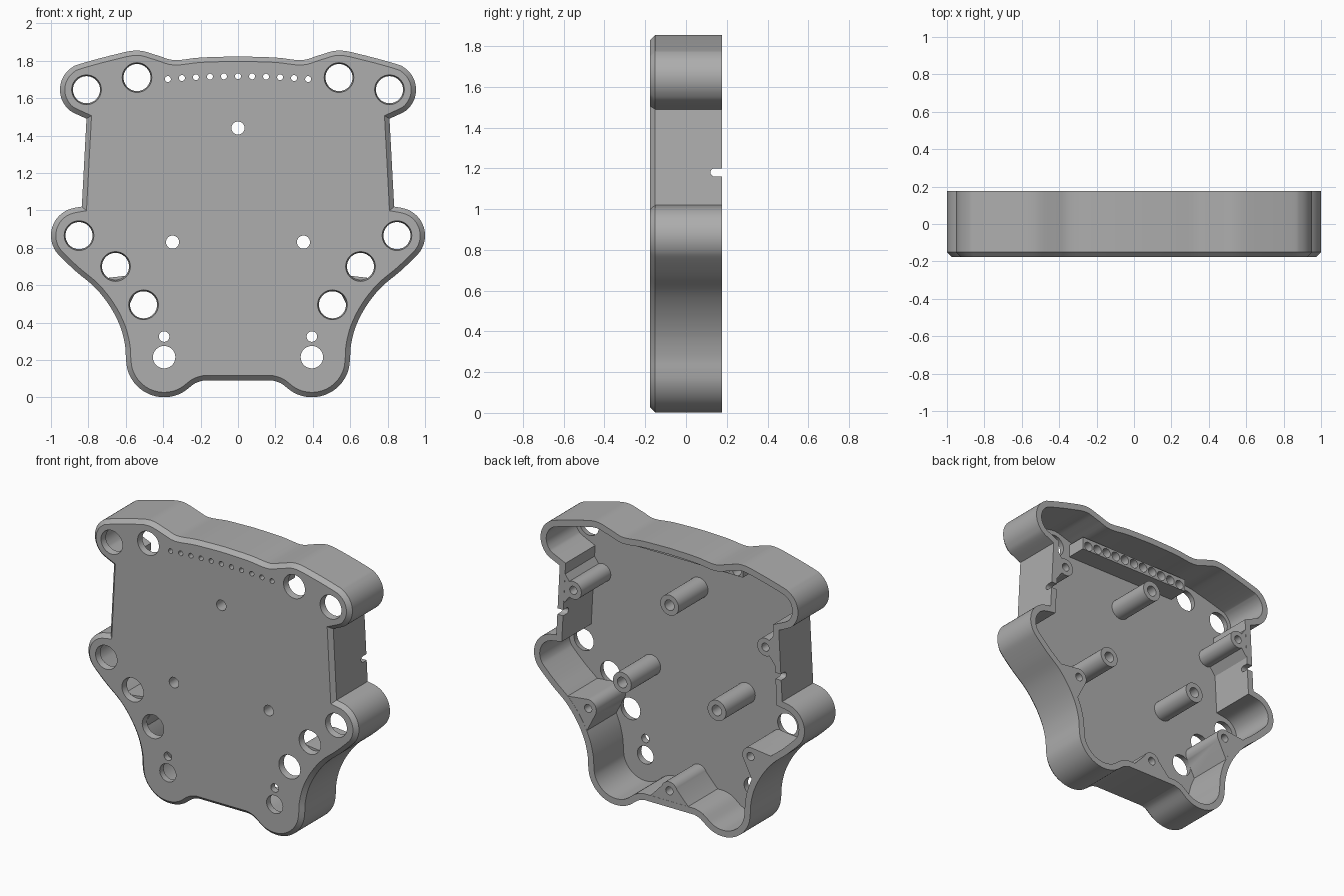
import bpy, bmesh, math
from mathutils import Vector

if "Cube" in bpy.data.objects:
    bpy.data.objects.remove(bpy.data.objects["Cube"], do_unlink=True)

BACK, FRONT, FLOOR = 0.177, -0.177, -0.135
CHAMFER, WALL = 0.026, 0.042


def arc(c, r, a0, a1, n):
    angles = [math.radians(a0 + (a1 - a0) * i / n) for i in range(n + 1)]
    return [(c[0] + r * math.cos(a), c[1] + r * math.sin(a)) for a in angles]


def spline(pts, steps=4):
    """Smooth curve through the points, without the last one."""
    p = [Vector(q) for q in pts]
    p = [p[0]] + p + [p[-1]]
    out = []
    for a, b, c, d in zip(p, p[1:], p[2:], p[3:]):
        for i in range(steps):
            t = i / steps
            out.append(0.5 * (2 * b + (c - a) * t + (2 * a - 5 * b + 4 * c - d) * t ** 2
                              + (3 * b - a - 3 * c + d) * t ** 3))
    return out


def inset(loop, dist):
    """Mitred inward offset of a clockwise outline."""
    out = []
    for i, p in enumerate(loop):
        u = (p - loop[i - 1]).normalized()
        v = (loop[(i + 1) % len(loop)] - p).normalized()
        nu, nv = Vector((u.y, -u.x)), Vector((v.y, -v.x))
        out.append(p + (nu + nv) * dist / (1 + nu.dot(nv)))
    return out


def ring(bm, loop, y):
    return [bm.verts.new((p[0], y, p[1])) for p in loop]


def bridge(bm, a, b):
    for i in range(len(a)):
        bm.faces.new((a[i - 1], a[i], b[i], b[i - 1]))


def prism(bm, loop, y0, y1, loop1=None):
    a, b = ring(bm, loop, y0), ring(bm, loop1 or loop, y1)
    bridge(bm, a, b)
    bm.faces.new(a)
    bm.faces.new(b)


def rod(bm, c, r, y0, y1, r1=None, n=32):
    prism(bm, arc(c, r, 0, 360 - 360 / n, n - 1), y0, y1,
          arc(c, r1 or r, 0, 360 - 360 / n, n - 1))


def make(name, bm):
    bmesh.ops.recalc_face_normals(bm, faces=bm.faces)
    me = bpy.data.meshes.new(name)
    bm.to_mesh(me)
    bm.free()
    ob = bpy.data.objects.new(name, me)
    bpy.context.collection.objects.link(ob)
    return ob


def combine(ob, tool, operation):
    mod = ob.modifiers.new(operation, "BOOLEAN")
    mod.operation, mod.solver, mod.object = operation, "EXACT", tool
    bpy.context.view_layer.objects.active = ob
    bpy.ops.object.modifier_apply(modifier=mod.name)
    bpy.data.objects.remove(tool, do_unlink=True)


# Outline of one half, from top centre clockwise to bottom centre
top = [(0, 1.823), (.2, 1.817), (.34, 1.803), (.43, 1.828), (.54, 1.855), (.68, 1.828)]
top += arc((.81, 1.645), .142, 75, -55, 7) + [(.81, 1.49)]
side = [(.835, 1.02)] + arc((.85, .865), .15, 72, -48, 6)
side += [(.865, .672), (.765, .588), (.685, .487), (.63, .38), (.604, .28)]
side += arc((.395, .205), .204, 0, -120, 7) + [(.23, .075), (.185, .09)]
half = spline(top) + [Vector(top[-1])] + spline(side) + [Vector(side[-1])]
outline = half + [Vector((-p.x, p.y)) for p in reversed(half[1:])]

# Hollow shell with a chamfered front edge, open at the back
bm = bmesh.new()
cavity = inset(outline, WALL)
rings = [ring(bm, inset(outline, CHAMFER), FRONT), ring(bm, outline, FRONT + CHAMFER),
         ring(bm, outline, BACK), ring(bm, cavity, BACK), ring(bm, cavity, FLOOR)]
for a, b in zip(rings, rings[1:]):
    bridge(bm, a, b)
bm.faces.new(rings[0])
bm.faces.new(rings[-1])
housing = make("housing", bm)

posts = [(0, 1.44), (.35, .83), (-.35, .83)]
# Each wall boss: centre, arc range facing inward, then two roots in the wall
bosses = [((.71, 1.35), 60, 300, (.80, 1.22), (.79, 1.47)),
          ((.60, .59), 80, 210, (.625, .41), (.77, .63)),
          ((0, .2), 160, 20, (.16, .11), (-.16, .11))]

# Posts, wall bosses and the strip of light tubes
bm = bmesh.new()
for c in posts:
    rod(bm, c, .068, FLOOR - .02, BACK - .002)
for c, a0, a1, r0, r1 in bosses:
    shape = arc(c, .06, a0, a1, 12) + [r0, r1]
    for s in ((1, -1) if c[0] else (1,)):
        prism(bm, [(s * x, z) for x, z in shape], FLOOR - .02, BACK - .001)
prism(bm, [(-.42, 1.67), (.42, 1.67), (.42, 1.755), (-.42, 1.755)], FLOOR - .02, 0)
combine(housing, make("supports", bm), "UNION")

# Holes through the front plate, bores and side slots
bm = bmesh.new()
for x, z in [(.81, 1.645), (.54, 1.71), (.85, .865), (.655, .70), (.505, .495)]:
    for s in (1, -1):
        rod(bm, (s * x, z), .081, FRONT - .01, FLOOR + .002, .072, 40)
for s in (1, -1):
    rod(bm, (s * .395, .215), .06, FRONT - .1, FLOOR + .01)
    rod(bm, (s * .395, .325), .028, FRONT - .1, FLOOR + .01)
for c in posts:
    rod(bm, c, .035, FRONT - .1, BACK + .1)
for (x, z), *_ in bosses:
    for s in ((1, -1) if x else (1,)):
        rod(bm, (s * x, z), .027, 0, BACK + .1, n=20)
for i in range(-5, 6):
    c = (i * .075, 1.717 - .0006 * i * i)
    # Stepped bore: narrow at the front, wide behind
    tube = [ring(bm, arc(c, r, 0, 345, 23), y) for r, y in
            ((.016, FRONT - .1), (.016, FLOOR), (.031, FLOOR), (.031, .1))]
    for a, b in zip(tube, tube[1:]):
        bridge(bm, a, b)
    bm.faces.new(tube[0])
    bm.faces.new(tube[-1])
# Slot with a rounded end, running across both side walls
slot = [(.3, 1.16), (.3, 1.20)] + arc((.14, 1.18), .02, 90, 270, 8)
ends = [[bm.verts.new((x, y, z)) for y, z in slot] for x in (-1.1, 1.1)]
bridge(bm, *ends)
for e in ends:
    bm.faces.new(e)
combine(housing, make("cutters", bm), "DIFFERENCE")

# Material and shading
grey = bpy.data.materials.new("grey plastic")
grey.use_nodes = True
colour = (.42, .42, .42, 1)
grey.diffuse_color = colour
grey.node_tree.nodes["Principled BSDF"].inputs["Base Color"].default_value = colour
housing.data.materials.clear()
housing.data.materials.append(grey)
bpy.ops.object.select_all(action="DESELECT")
housing.select_set(True)
bpy.context.view_layer.objects.active = housing
bpy.ops.object.shade_smooth_by_angle(angle=math.radians(25))
